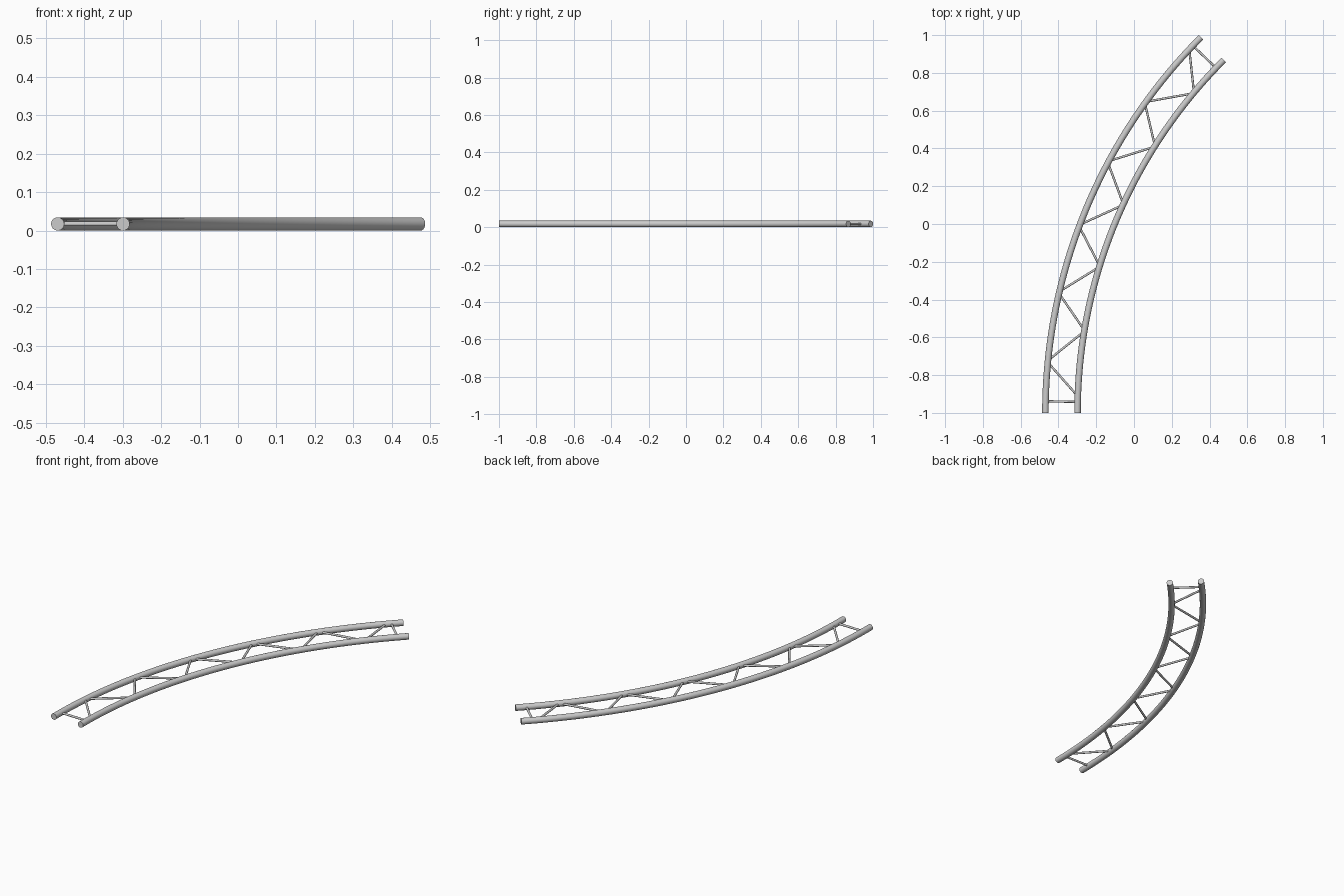
import bpy, bmesh
from math import sin, cos, radians, pi
from mathutils import Vector, Matrix

if "Cube" in bpy.data.objects:
    bpy.data.objects.remove(bpy.data.objects["Cube"])

TUBE, ROD = 0.0172, 0.006
R_OUT, R_IN = 2.812, 2.642
CX, CY = 2.343, -1.0
SWEEP = 45.0


def on_arc(radius, deg):
    t = radians(deg)
    return Vector((CX - radius * cos(t), CY + radius * sin(t), TUBE))


def finish(name, bm):
    bmesh.ops.recalc_face_normals(bm, faces=bm.faces)
    mesh = bpy.data.meshes.new(name)
    bm.to_mesh(mesh)
    bm.free()
    obj = bpy.data.objects.new(name, mesh)
    bpy.context.collection.objects.link(obj)
    bpy.context.view_layer.objects.active = obj
    bpy.ops.object.select_all(action='DESELECT')
    obj.select_set(True)
    bpy.ops.object.shade_smooth_by_angle(angle=radians(40))
    return obj


# Curved main tube with capped ends
def chord(name, radius, steps=48, sides=24):
    bm = bmesh.new()
    rings = []
    for i in range(steps + 1):
        deg = SWEEP * i / steps
        ring = []
        for j in range(sides):
            a = 2 * pi * j / sides
            p = on_arc(radius + TUBE * cos(a), deg)
            p.z += TUBE * sin(a)
            ring.append(bm.verts.new(p))
        rings.append(ring)
    for r0, r1 in zip(rings, rings[1:]):
        for j in range(sides):
            k = (j + 1) % sides
            bm.faces.new((r0[j], r0[k], r1[k], r1[j]))
    bm.faces.new(rings[0])
    bm.faces.new(rings[-1])
    finish(name, bm)


# Straight thin rod between the two main tubes
def rod(name, deg_in, deg_out):
    a = on_arc(R_IN + TUBE * 0.75, deg_in)
    b = on_arc(R_OUT - TUBE * 0.75, deg_out)
    d = b - a
    bm = bmesh.new()
    place = Matrix.Translation((a + b) / 2) @ d.to_track_quat('Z', 'Y').to_matrix().to_4x4()
    bmesh.ops.create_cone(bm, cap_ends=True, segments=16, radius1=ROD, radius2=ROD,
                          depth=d.length, matrix=place)
    finish(name, bm)


chord("outer_tube", R_OUT)
chord("inner_tube", R_IN)

# End struts
rod("start_strut", 1.26, 1.26)
rod("end_strut", SWEEP - 1.26, SWEEP - 1.26)

# Zigzag bracing
GAP = 0.36
for k in range(6):
    n_in, n_out = 1.85 + 7.6 * k, 5.57 + 7.55 * k
    rod(f"brace_forward_{k + 1}", n_in + GAP, n_out - GAP)
    if k < 5:
        rod(f"brace_back_{k + 1}", n_in + 7.6 - GAP, n_out + GAP)
